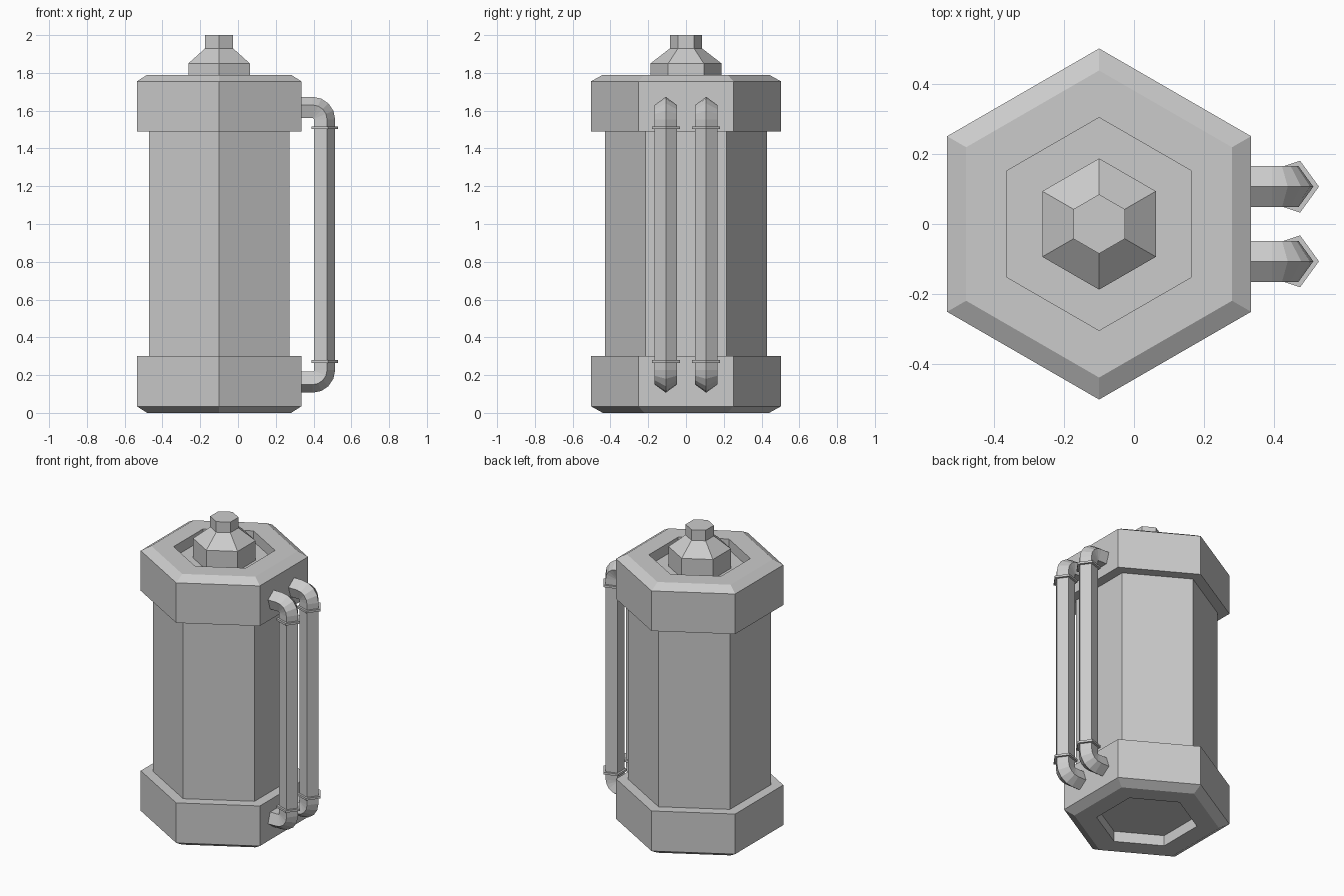
import bpy, bmesh
from math import cos, sin, pi, radians

if "Cube" in bpy.data.objects:
    bpy.data.objects.remove(bpy.data.objects["Cube"], do_unlink=True)

grey = bpy.data.materials.new("plain_grey")
grey.use_nodes = True
grey.diffuse_color = (0.6, 0.6, 0.6, 1)
grey.node_tree.nodes["Principled BSDF"].inputs["Base Color"].default_value = (0.6, 0.6, 0.6, 1)

AXIS_X = -0.1      # centre of the canister
HEIGHT = 1.79      # canister height without the knob


def skin(name, rings):
    """Join a list of equal-sized vertex rings into a capped, flat-shaded tube."""
    bm = bmesh.new()
    loops = [[bm.verts.new(p) for p in ring] for ring in rings]
    n = len(loops[0])
    for a, b in zip(loops, loops[1:]):
        for i in range(n):
            j = (i + 1) % n
            bm.faces.new((a[i], a[j], b[j], b[i]))
    bm.faces.new(loops[0][::-1])
    bm.faces.new(loops[-1])
    bmesh.ops.recalc_face_normals(bm, faces=bm.faces)
    mesh = bpy.data.meshes.new(name)
    bm.to_mesh(mesh)
    bm.free()
    mesh.materials.append(grey)
    obj = bpy.data.objects.new(name, mesh)
    bpy.context.collection.objects.link(obj)
    return obj


def prism(name, profile, sides=6, centre=(AXIS_X, 0), turn=pi / 2):
    """Turn a (radius, z) profile into a prism with few sides."""
    return skin(name, [[(centre[0] + r * cos(turn + 2 * pi * i / sides),
                         centre[1] + r * sin(turn + 2 * pi * i / sides), z)
                        for i in range(sides)] for r, z in profile])


# Canister body and the two chamfered, recessed end caps
prism("body", [(0.43, 0.25), (0.43, 1.54)])
cap = [(0.305, 1.72), (0.305, HEIGHT), (0.44, HEIGHT),
       (0.503, 1.755), (0.503, 1.49), (0.4, 1.49)]
prism("top_cap", cap)
prism("bottom_cap", [(r, HEIGHT - z) for r, z in cap])

# Stepped knob standing in the top recess
prism("knob", [(0.188, 1.71), (0.188, 1.85), (0.085, 1.93), (0.085, 2.0)])

# Side pipes: five-sided, bent into the caps at both ends
PIPE_X, PIPE_R, BEND, SIDES = 0.452, 0.062, 0.057, 5
TOP_Z, LOW_Z = 1.611, 0.169
bend_x = PIPE_X - BEND


def pipe_path():
    """Yield (x, z, angle of the outward direction) along the pipe."""
    yield 0.3, TOP_Z, pi / 2
    for centre_z, angles in ((TOP_Z - BEND, (90, 67.5, 45, 22.5, 0)),
                             (LOW_Z + BEND, (0, -22.5, -45, -67.5, -90))):
        for a in map(radians, angles):
            yield bend_x + BEND * cos(a), centre_z + BEND * sin(a), a
    yield 0.3, LOW_Z, -pi / 2


for label, y in (("front", -0.107), ("back", 0.107)):
    rings = []
    for x, z, a in pipe_path():
        ring = []
        for i in range(SIDES):
            t = 2 * pi * i / SIDES
            out = PIPE_R * cos(t)
            ring.append((x + out * cos(a), y + PIPE_R * sin(t), z + out * sin(a)))
        rings.append(ring)
    skin(label + "_pipe", rings)
    # Thin collars where the straight pipe meets each bend
    for end, z in (("top", 1.51), ("bottom", 0.272)):
        prism(f"{label}_pipe_{end}_collar", [(0.078, z - 0.007), (0.078, z + 0.007)],
              SIDES, (PIPE_X, y), 0)
